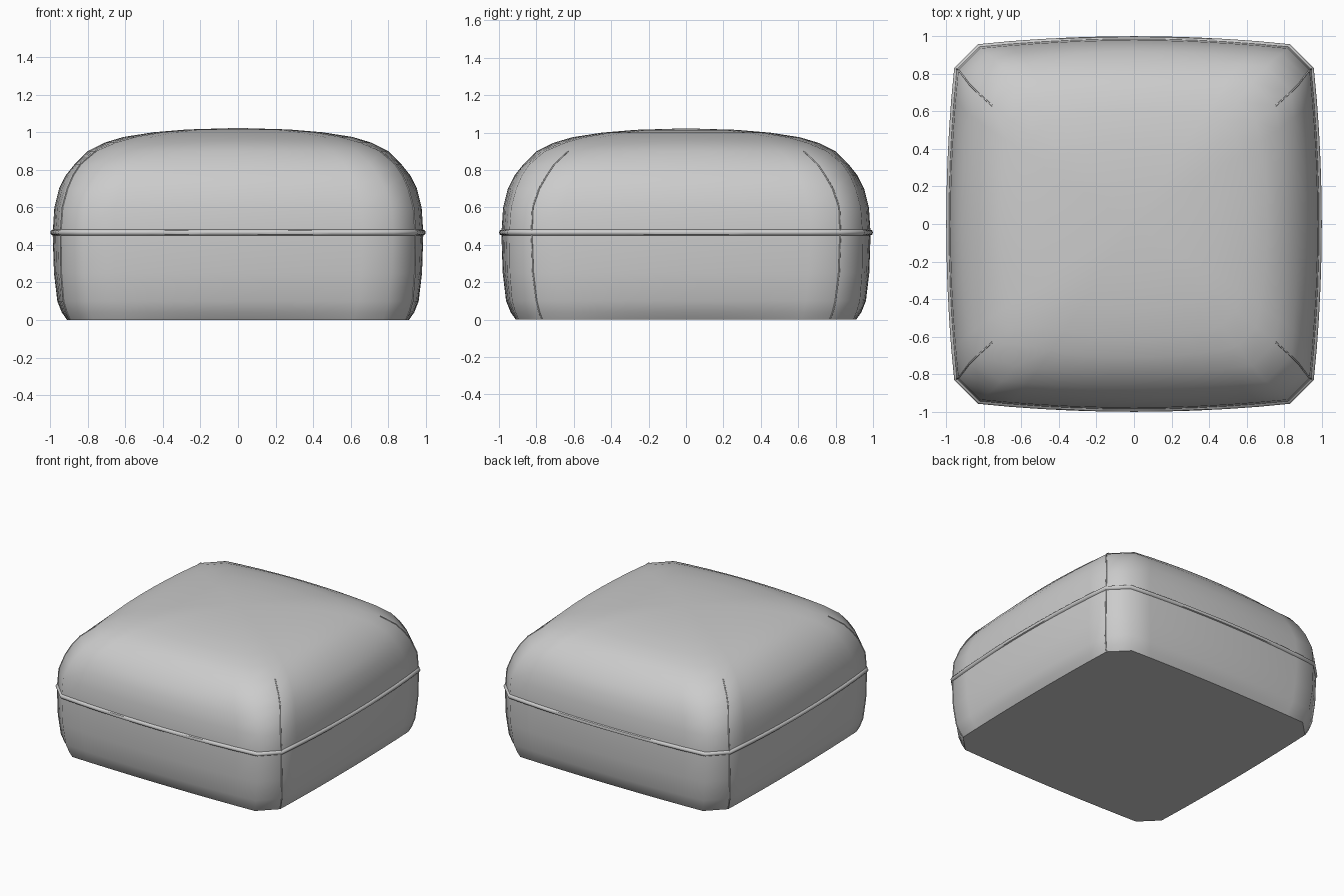
import bpy, bmesh, math

if "Cube" in bpy.data.objects:
    bpy.data.objects.remove(bpy.data.objects["Cube"])

# Horizontal rings: height, mid-side half width, corner long and short coordinate
RINGS = [
    (0.0, 0.91, 0.895, 0.77), (0.04, 0.938, 0.912, 0.785), (0.1, 0.962, 0.93, 0.80),
    (0.25, 0.98, 0.942, 0.818), (0.46, 0.987, 0.945, 0.825), (0.6, 0.978, 0.935, 0.82),
    (0.7, 0.953, 0.908, 0.785), (0.77, 0.918, 0.878, 0.745), (0.83, 0.87, 0.838, 0.705),
    (0.9, 0.80, 0.755, 0.63), (0.945, 0.71, 0.65, 0.55), (0.975, 0.61, 0.545, 0.46),
    (1.0, 0.45, 0.40, 0.33), (1.015, 0.27, 0.235, 0.195),
]
STEPS = 10


def ring_points(z, mid, a, b):
    """Square outline with bowed sides and chamfered corners."""
    pts = []
    for q in range(4):
        c, s = round(math.cos(q * math.pi / 2)), round(math.sin(q * math.pi / 2))
        for i in range(STEPS + 1):
            t = 2 * i / STEPS - 1
            x, y = mid - (mid - a) * t * t, b * t
            pts.append((x * c - y * s, x * s + y * c, z))
    return pts


def tube(name, pts, radius, cyclic):
    """Round cord along a list of points."""
    curve = bpy.data.curves.new(name, 'CURVE')
    curve.dimensions = '3D'
    curve.bevel_depth = radius
    curve.bevel_resolution = 2
    spline = curve.splines.new('POLY')
    spline.points.add(len(pts) - 1)
    for p, co in zip(spline.points, pts):
        p.co = (*co, 1)
    spline.use_cyclic_u = cyclic
    obj = bpy.data.objects.new(name, curve)
    bpy.context.collection.objects.link(obj)
    finish(obj, True)


def finish(obj, convert=False):
    bpy.ops.object.select_all(action='DESELECT')
    obj.select_set(True)
    bpy.context.view_layer.objects.active = obj
    if convert:
        bpy.ops.object.convert(target='MESH')
    bpy.ops.object.shade_smooth_by_angle(angle=math.radians(45))


# Cushion body lofted through the rings
bm = bmesh.new()
loops = [[bm.verts.new(p) for p in ring_points(*r)] for r in RINGS]
n = len(loops[0])
for lo, hi in zip(loops, loops[1:]):
    for i in range(n):
        j = (i + 1) % n
        bm.faces.new((lo[i], lo[j], hi[j], hi[i]))
bm.faces.new(loops[0][::-1])
crown = bm.verts.new((0, 0, 1.023))
for i in range(n):
    bm.faces.new((loops[-1][i], loops[-1][(i + 1) % n], crown))
bmesh.ops.recalc_face_normals(bm, faces=bm.faces)
mesh = bpy.data.meshes.new("cushion_body")
bm.to_mesh(mesh)
bm.free()
body = bpy.data.objects.new("cushion_body", mesh)
bpy.context.collection.objects.link(body)
finish(body)

# Piping around the middle
tube("middle_piping", ring_points(0.466, 0.984, 0.943, 0.823), 0.016, True)

# Upright corner seams, ending on the shoulder
for sx in (-1, 1):
    for sy in (-1, 1):
        pts = [(sx * a, sy * b, z) for z, m, a, b in RINGS[:10]]
        pts[0] = (pts[0][0], pts[0][1], 0.004)
        tube("corner_seam", pts, 0.004, False)
